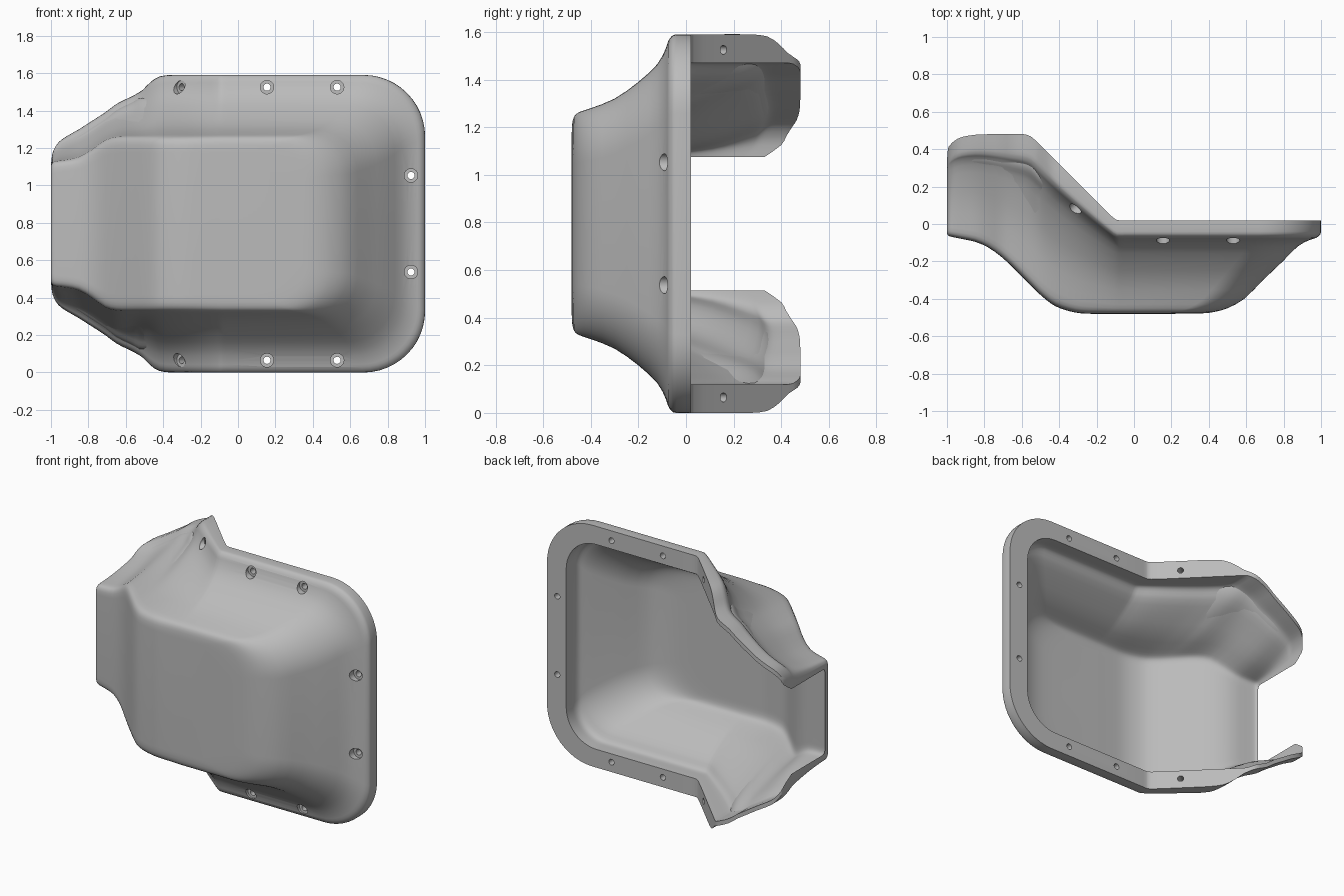
import bpy, bmesh, math
from mathutils import Vector

cube = bpy.data.objects.get("Cube")
if cube:
    bpy.data.objects.remove(cube, do_unlink=True)

MID = 0.795  # height of the symmetry plane

grey = bpy.data.materials.new("cast grey")
grey.use_nodes = True
colour = (0.5, 0.5, 0.5, 1)
grey.diffuse_color = colour
grey.node_tree.nodes["Principled BSDF"].inputs["Base Color"].default_value = colour


def smooth(rows, n):
    """Catmull-Rom refinement of a list of tuples."""
    out = []
    for i in range(len(rows) - 1):
        p0, p1 = rows[max(i - 1, 0)], rows[i]
        p2, p3 = rows[i + 1], rows[min(i + 2, len(rows) - 1)]
        for k in range(n):
            t = k / n
            out.append(tuple(0.5 * (2 * b + (c - a) * t + (2 * a - 5 * b + 4 * c - d) * t * t
                                    + (3 * b - a - 3 * c + d) * t ** 3)
                             for a, b, c, d in zip(p0, p1, p2, p3)))
    out.append(rows[-1])
    return out


# Wall profiles from rim to floor: depth y, half height, right end x, corner radius
OUTER = [(.02, .795, 1, .33), (-.04, .795, 1, .33), (-.06, .787, .992, .325), (-.075, .765, .972, .31),
         (-.085, .735, .94, .30), (-.12, .67, .875, .27), (-.2, .595, .795, .25), (-.3, .525, .69, .23),
         (-.4, .485, .59, .22), (-.45, .468, .50, .21), (-.47, .45, .43, .2), (-.478, .42, .36, .2),
         (-.48, .38, .2, .2)]
INNER = [(.02, .675, .86, .22), (-.03, .675, .86, .22), (-.06, .675, .86, .22), (-.085, .67, .855, .22),
         (-.105, .65, .845, .22), (-.13, .615, .82, .22), (-.2, .56, .75, .22), (-.3, .492, .65, .21),
         (-.39, .453, .56, .2), (-.425, .437, .49, .2), (-.442, .42, .42, .2), (-.449, .39, .34, .2),
         (-.45, .35, .2, .2)]

# Sections along the bent arm: x, floor y, rim y, rim half height, floor half height
ARM = [(-.05, -.48, .02, .795, .465), (-.08, -.48, .02, .795, .465), (-.11, -.48, .033, .795, .465),
       (-.2, -.48, .12, .795, .465), (-.28, -.478, .20, .795, .465), (-.35, -.465, .27, .795, .465),
       (-.42, -.44, .34, .787, .465), (-.47, -.405, .39, .755, .465), (-.51, -.37, .43, .715, .465),
       (-.55, -.33, .467, .69, .465), (-.59, -.29, .48, .67, .465), (-.65, -.23, .48, .64, .462),
       (-.71, -.175, .48, .595, .445), (-.78, -.125, .48, .55, .395), (-.85, -.095, .477, .505, .355),
       (-.92, -.08, .465, .465, .34), (-.96, -.072, .445, .435, .335), (-.985, -.066, .42, .395, .33),
       (-.995, -.06, .40, .36, .32), (-1, -.05, .33, .31, .31)]
ARM = smooth(ARM, 2)


def shell_rows(profile, inside):
    """Rows of points, one per profile level, from the right end to the open left end."""
    base_w, base_h, base_y = (.435, .675, -.45) if inside else (.465, .795, -.48)
    rows = []
    for y, h, end, r in smooth(profile, 2):
        row = [(end, y, 0)]
        for i in range(13):
            a = math.radians(90 * i / 12)
            row.append((end - r + r * math.cos(a), y, h - r + r * math.sin(a)))
        b = (y - base_y) / (.02 - base_y)
        for x, floor, rim, top, low in ARM:
            if inside:
                floor, top, low = floor + .03, min(.675, top - .03), low - .03
            if h >= base_w:
                z = low + (top - low) * (h - base_w) / (base_h - base_w)
            else:
                z = low * h / base_w
            row.append((x, floor + (rim - floor) * b, z))
        rows.append(row)
    rows.append([(x, y, 0) for x, y, z in rows[-1]])  # centre line of the floor
    return rows


# Cover body: outer skin, inner skin, rim face and left end edge
bm = bmesh.new()
verts = {}


def quad(points, sign):
    vs = []
    for x, y, z in points:
        key = (round(x, 5), round(y, 5), round(sign * z, 5) + 0.0)
        if key not in verts:
            verts[key] = bm.verts.new(key)
        if verts[key] not in vs:
            vs.append(verts[key])
    if len(vs) > 2 and not bm.faces.get(vs):
        bm.faces.new(vs)


outer, inner = shell_rows(OUTER, False), shell_rows(INNER, True)
for sign in (1, -1):
    for rows in (outer, inner, [outer[0], inner[0]]):
        for a, b in zip(rows, rows[1:]):
            for i in range(len(a) - 1):
                quad((a[i], a[i + 1], b[i + 1], b[i]), sign)
    for j in range(len(outer) - 1):
        quad((outer[j][-1], outer[j + 1][-1], inner[j + 1][-1], inner[j][-1]), sign)
bmesh.ops.recalc_face_normals(bm, faces=bm.faces[:])
mesh = bpy.data.meshes.new("cover_body")
bm.to_mesh(mesh)
bm.free()
mesh.materials.append(grey)
body = bpy.data.objects.new("cover_body", mesh)
body.location.z = MID
bpy.context.collection.objects.link(body)


def drill(name, holes, radius, start, stop):
    """Cut round holes; each is a point on the front of the rim and an axis."""
    cm = bmesh.new()
    for point, axis in holes:
        axis = Vector(axis).normalized()
        mat = axis.to_track_quat('Z', 'Y').to_matrix().to_4x4()
        mat.translation = Vector(point) + axis * (start + stop) / 2
        bmesh.ops.create_cone(cm, cap_ends=True, segments=24, radius1=radius, radius2=radius,
                              depth=stop - start, matrix=mat)
    me = bpy.data.meshes.new(name)
    cm.to_mesh(me)
    cm.free()
    me.materials.append(grey)
    cutter = bpy.data.objects.new(name, me)
    cutter.hide_render = True
    bpy.context.collection.objects.link(cutter)
    mod = body.modifiers.new(name, 'BOOLEAN')
    mod.operation, mod.solver, mod.object = 'DIFFERENCE', 'EXACT', cutter
    bpy.ops.object.modifier_apply(modifier=name)
    bpy.data.objects.remove(cutter, do_unlink=True)


bpy.context.view_layer.objects.active = body
body.select_set(True)

# Bolt holes with counterbores
holes = []
for s in (1, -1):
    for x, h in ((.155, .73), (.53, .73), (.925, .258)):
        holes.append(((x, -.07, MID + s * h), (0, 1, 0)))
    holes.append(((-.305, .09, MID + s * .73), (1, 1, 0)))
drill("bolt_holes", holes, .019, -.1, .16)
drill("counterbores", holes, .036, -.09, .005)

bpy.ops.object.shade_smooth_by_angle(angle=math.radians(35))
